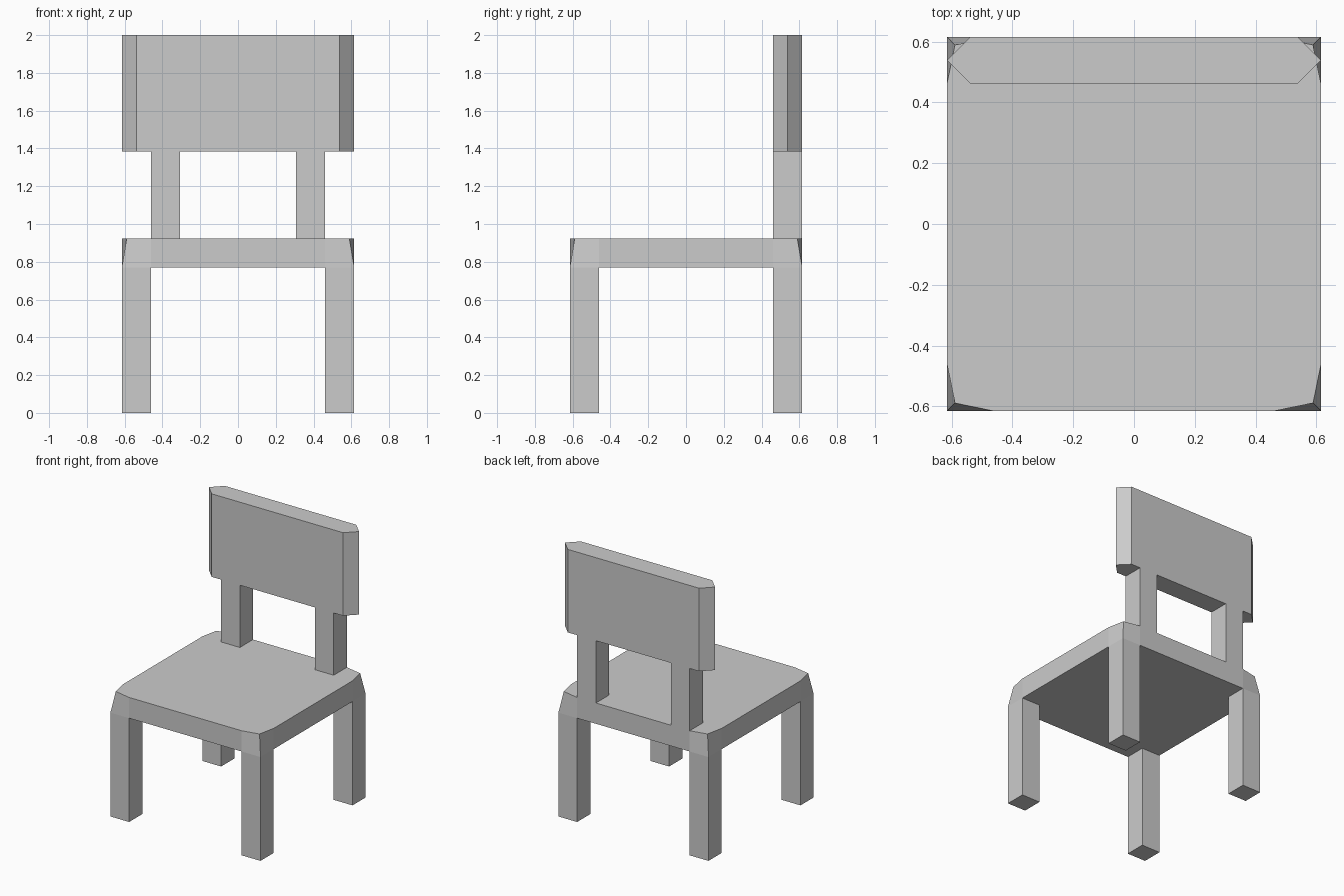
import bpy

if "Cube" in bpy.data.objects:
    bpy.data.objects.remove(bpy.data.objects["Cube"])

U = 2 / 13  # the chair sits on a grid of 13 units in height


def prism(name, bottom, z0, z1, top=None, mirror=(False, False)):
    """Solid between two matching outlines (counter-clockwise, in grid units)."""
    top = top or bottom
    n = len(bottom)
    verts = [(x * U, y * U, z0 * U) for x, y in bottom]
    verts += [(x * U, y * U, z1 * U) for x, y in top]
    faces = [tuple(reversed(range(n))), tuple(range(n, 2 * n))]
    faces += [(i, (i + 1) % n, n + (i + 1) % n, n + i) for i in range(n)]
    mesh = bpy.data.meshes.new(name)
    mesh.from_pydata(verts, [], faces)
    mesh.update()
    obj = bpy.data.objects.new(name, mesh)
    bpy.context.collection.objects.link(obj)
    if any(mirror):
        mod = obj.modifiers.new("Mirror", "MIRROR")
        mod.use_axis = (mirror[0], mirror[1], False)
        mod.use_mirror_merge = False
    return obj


def rect(x0, x1, y0, y1):
    return [(x0, y0), (x1, y0), (x1, y1), (x0, y1)]


def seat_outline(corner):
    """Square with three points per corner; the middle one can be pulled in."""
    pts = [(3, -4), (corner, -corner), (4, -3)]
    outline = []
    for _ in range(4):
        outline += pts
        pts = [(-y, x) for x, y in pts]
    return outline


# Seat with softened top corners
prism("seat", seat_outline(4), 5, 6, top=seat_outline(3.83))

# Four legs
prism("legs", rect(3, 4, 3, 4), 0, 5, mirror=(True, True))

# Two uprights carrying the backrest
prism("back_uprights", rect(2, 3, 3, 4), 6, 9, mirror=(True, False))

# Backrest with pointed side edges
prism("backrest", [(-3.5, 3), (3.5, 3), (4, 3.5), (3.5, 4), (-3.5, 4), (-4, 3.5)], 9, 13)
